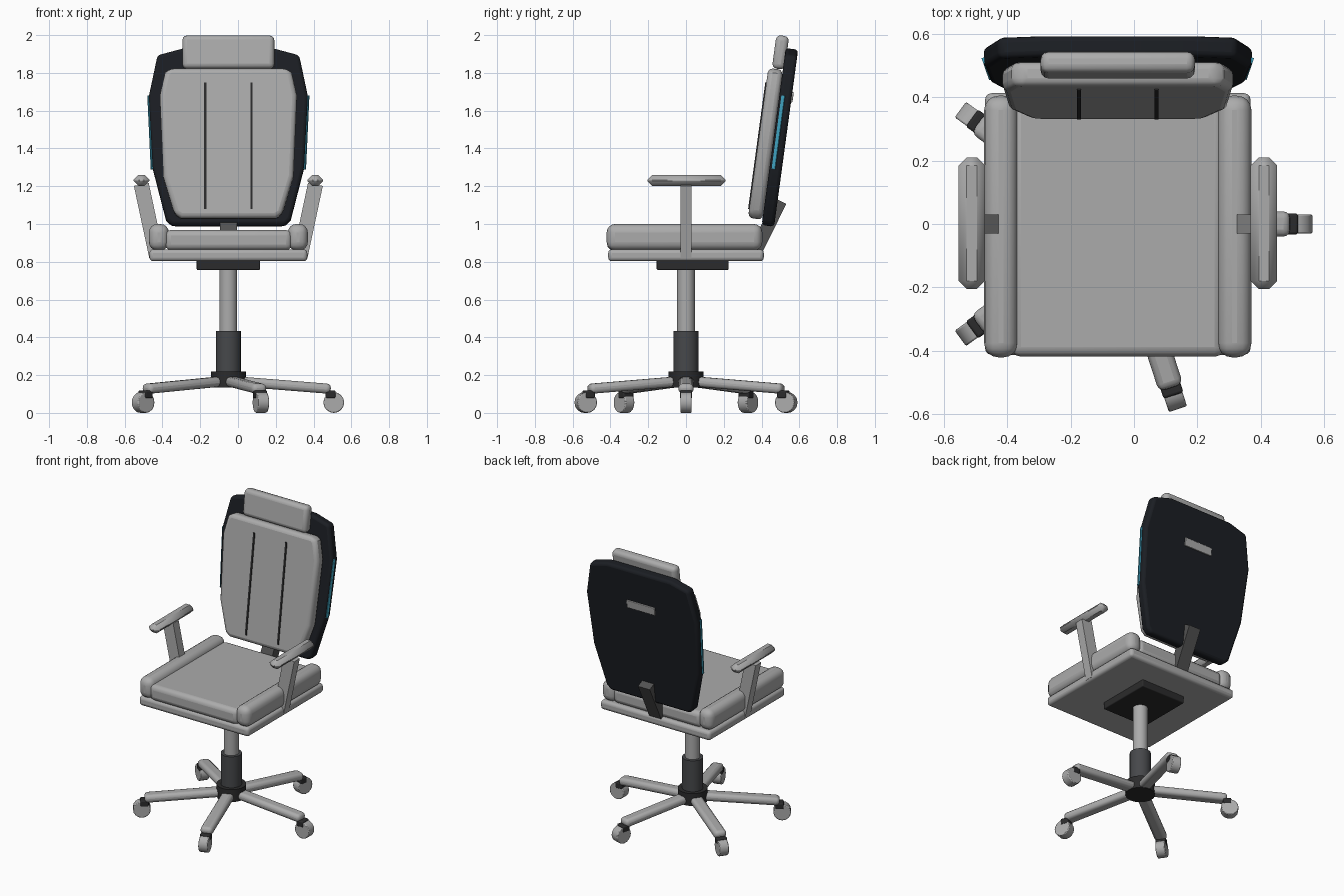
import bpy, bmesh, math
from mathutils import Vector, Matrix

if "Cube" in bpy.data.objects:
    bpy.data.objects.remove(bpy.data.objects["Cube"])

CX = -0.051                      # chair axis
TILT = -0.135                    # backrest lean
COL = {"grey": (0.41, 0.41, 0.41, 1),
       "dark": (0.024, 0.024, 0.025, 1), "charcoal": (0.062, 0.065, 0.07, 1),
       "shell": (0.011, 0.013, 0.017, 1), "blue": (0.05, 0.36, 0.52, 1),
       "strut": (0.085, 0.085, 0.085, 1)}
MATS = {}
for n, c in COL.items():
    MATS[n] = bpy.data.materials.new(n)
    MATS[n].diffuse_color = c


def finish(name, bm, mat=None, bevel=0, seg=3):
    bmesh.ops.recalc_face_normals(bm, faces=bm.faces)
    me = bpy.data.meshes.new(name)
    bm.to_mesh(me)
    bm.free()
    ob = bpy.data.objects.new(name, me)
    bpy.context.collection.objects.link(ob)
    me.materials.append(MATS[mat or "grey"])
    bpy.ops.object.select_all(action='DESELECT')
    ob.select_set(True)
    bpy.context.view_layer.objects.active = ob
    bpy.ops.object.shade_smooth_by_angle(angle=math.radians(35))
    if bevel:
        m = ob.modifiers.new("bevel", 'BEVEL')
        m.width, m.segments = bevel, seg
        m.limit_method, m.angle_limit = 'ANGLE', math.radians(40)
    return ob


def box(name, lo, hi, mat=None, bevel=0, seg=3):
    """Box between two corners, x relative to the chair axis."""
    lo, hi = Vector(lo), Vector(hi)
    bm = bmesh.new()
    mtx = Matrix.Translation((lo + hi) / 2 + Vector((CX, 0, 0))) @ Matrix.Diagonal((*(hi - lo), 1))
    bmesh.ops.create_cube(bm, size=1, matrix=mtx)
    return finish(name, bm, mat, bevel, seg)


def bar(name, p, q, w, t, mat=None, bevel=0):
    """Box from p to q; w is the horizontal width, t the other thickness."""
    p, q = Vector(p), Vector(q)
    z = (q - p).normalized()
    up = Vector((0, 0, 1))
    x = up.cross(z).normalized()
    y = z.cross(x)
    rot = Matrix((x, y, z)).transposed().to_4x4()
    bm = bmesh.new()
    mtx = (Matrix.Translation((p + q) / 2 + Vector((CX, 0, 0))) @ rot
           @ Matrix.Diagonal((w, t, (q - p).length, 1)))
    bmesh.ops.create_cube(bm, size=1, matrix=mtx)
    return finish(name, bm, mat, bevel)


def cyl(name, r, depth, mtx, mat=None, sides=24, bevel=0):
    bm = bmesh.new()
    bmesh.ops.create_cone(bm, cap_ends=True, segments=sides, radius1=r, radius2=r, depth=depth,
                          matrix=Matrix.Translation((CX, 0, 0)) @ mtx)
    return finish(name, bm, mat, bevel, 2)


def panel(name, half, y0, thick, mat=None, bevel=0, seg=3):
    """Leaning panel: mirrored outline of (half width, height), pivot at z = 1."""
    pts = half + [(-x, z) for x, z in reversed(half)]
    bm = bmesh.new()
    f = bm.faces.new([bm.verts.new((x, -thick / 2, (z - 1) * 1.008)) for x, z in pts])
    ext = bmesh.ops.extrude_face_region(bm, geom=[f])
    bmesh.ops.translate(bm, vec=(0, thick, 0),
                        verts=[v for v in ext['geom'] if isinstance(v, bmesh.types.BMVert)])
    bmesh.ops.transform(bm, verts=bm.verts,
                        matrix=Matrix.Translation((CX, y0, 1)) @ Matrix.Rotation(TILT, 4, 'X'))
    return finish(name, bm, mat, bevel, seg)


# star base with five legs and casters
T = Matrix.Translation
cyl("base_hub", 0.093, 0.085, T((0, 0, 0.177)), "dark")
cyl("column_sleeve", 0.066, 0.235, T((0, 0, 0.315)), "charcoal")
cyl("gas_column", 0.047, 0.36, T((0, 0, 0.60)))
for i in range(5):
    a = math.radians(72 * i)
    d = Vector((math.cos(a), math.sin(a), 0))
    up = Vector((0, 0, 1))
    bar(f"base_leg_{i}", d * 0.03 + up * 0.168, d * 0.542 + up * 0.127, 0.08, 0.053, bevel=0.022)
    bar(f"caster_fork_{i}", d * 0.515 + up * 0.098, d * 0.568 + up * 0.098, 0.066, 0.042, "dark", 0.008)
    cyl(f"caster_wheel_{i}", 0.055, 0.06,
        T(d * 0.558 + up * 0.055) @ Matrix.Rotation(a, 4, 'Z') @ Matrix.Rotation(math.pi / 2, 4, 'X'),
        sides=16, bevel=0.005)

# seat
box("seat_mechanism", (-0.168, -0.155, 0.757), (0.168, 0.225, 0.81), "dark", 0.006)
box("seat_pan", (-0.418, -0.412, 0.803), (0.418, 0.412, 0.866), bevel=0.02)
box("seat_cushion", (-0.335, -0.418, 0.862), (0.335, 0.395, 0.968), bevel=0.03)

# paired side parts
for s, side in ((-1, "left"), (1, "right")):
    xs = sorted((s * 0.315, s * 0.421))
    box(f"seat_bolster_{side}", (xs[0], -0.42, 0.86), (xs[1], 0.404, 1.0), bevel=0.045, seg=4)
    bar(f"armrest_post_{side}", (s * 0.379, 0, 0.825), (s * 0.461, 0, 1.21), 0.06, 0.08)
    xs = sorted((s * 0.418, s * 0.502))
    box(f"armrest_pad_{side}", (xs[0], -0.205, 1.202), (xs[1], 0.21, 1.26), bevel=0.026, seg=1)
    bar(f"trim_strip_{side}", (s * 0.404, 0.463, 1.29), (s * 0.422, 0.515, 1.68), 0.009, 0.018, "blue")

# backrest
bar("back_bracket", (0, 0.37, 0.86), (0, 0.50, 1.122), 0.09, 0.07, "strut")
panel("back_shell", [(0.30, 0.99), (0.33, 1.02), (0.402, 1.30), (0.422, 1.67),
                     (0.375, 1.892), (0.24, 1.928)], 0.435, 0.066, "shell", 0.018)
panel("back_cushion", [(0.25, 1.028), (0.285, 1.05), (0.345, 1.25), (0.363, 1.68),
                       (0.335, 1.80), (0.31, 1.822)], 0.363, 0.078, None, 0.025)
for s in (-1, 1):
    ob = panel(f"cushion_seam_{'left' if s < 0 else 'right'}", [(0.006, 1.08), (0.006, 1.75)],
               0.324, 0.012, "dark")
    ob.location.x = s * 0.122
panel("headrest", [(0.243, 1.822), (0.243, 1.998)], 0.377, 0.068, None, 0.025)
panel("back_handle", [(0.107, 1.645), (0.107, 1.70)], 0.468, 0.016, None, 0.004)

for m in bpy.data.materials:
    if m.users and not m.is_grease_pencil:
        m.use_nodes = True
        m.node_tree.nodes["Principled BSDF"].inputs["Base Color"].default_value = m.diffuse_color
